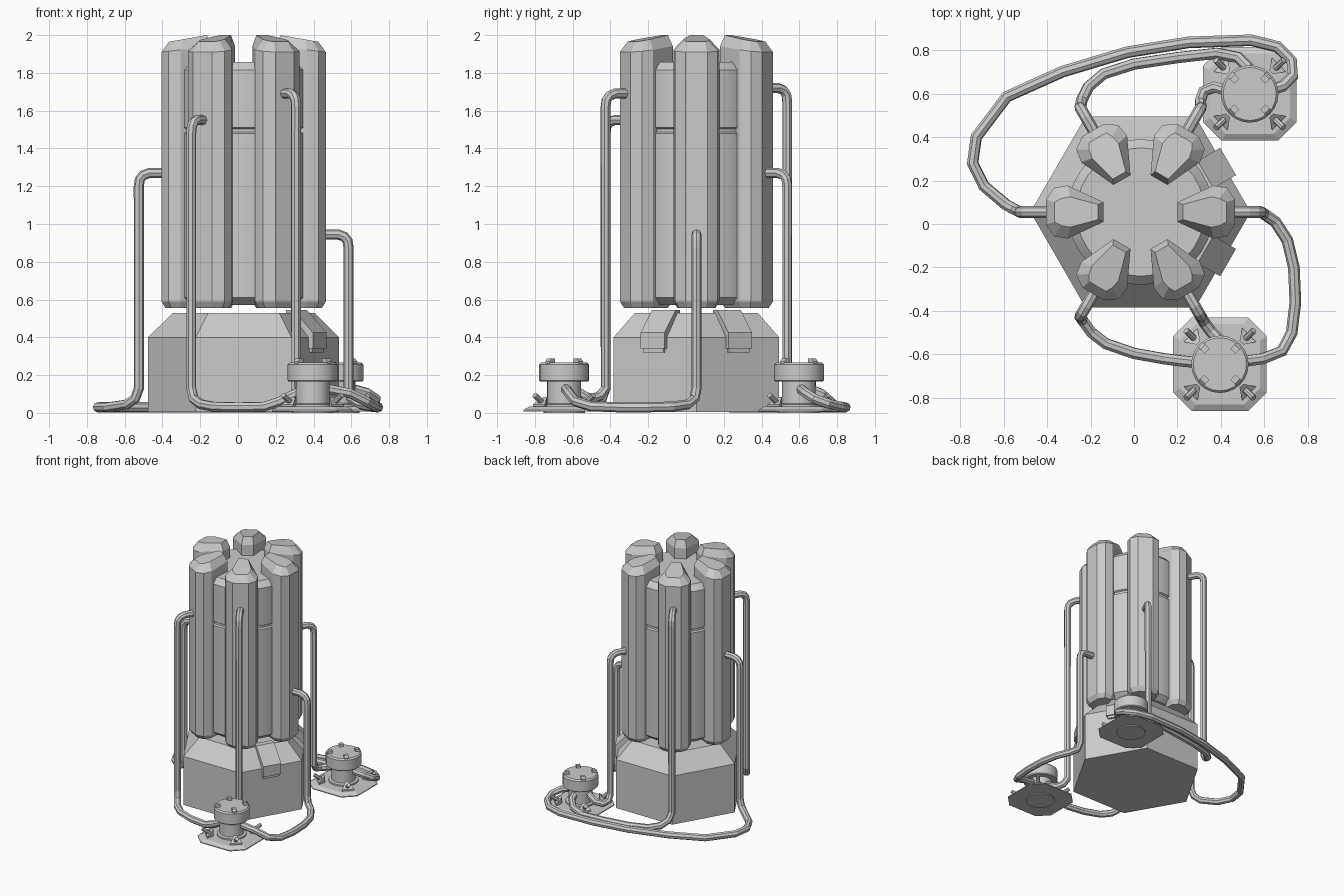
import bpy, bmesh, math
from mathutils import Vector, Matrix

CX, CY = 0.03, 0.055          # axis of the tower
HOSE_R = 0.027


def finish(name, bm, smooth=None):
    bmesh.ops.remove_doubles(bm, verts=bm.verts, dist=1e-5)
    bmesh.ops.recalc_face_normals(bm, faces=bm.faces)
    me = bpy.data.meshes.new(name)
    bm.to_mesh(me)
    bm.free()
    ob = bpy.data.objects.new(name, me)
    bpy.context.collection.objects.link(ob)
    if smooth:
        for p in me.polygons:
            p.use_smooth = True
        me.set_sharp_from_angle(angle=math.radians(smooth))
    return ob


def loft(name, rings, matrix=Matrix(), smooth=None):
    """Skin equal-length rings of points and cap both ends."""
    bm = bmesh.new()
    rows = [[bm.verts.new(matrix @ Vector(p)) for p in r] for r in rings]
    n = len(rows[0])
    for a, b in zip(rows, rows[1:]):
        for i in range(n):
            j = (i + 1) % n
            bm.faces.new((a[i], a[j], b[j], b[i]))
    bm.faces.new(rows[0])
    bm.faces.new(rows[-1])
    return finish(name, bm, smooth)


def circle(r, z, n):
    return [(r * math.cos(2 * math.pi * i / n), r * math.sin(2 * math.pi * i / n), z)
            for i in range(n)]


def turned(name, profile, n, matrix, smooth=30):
    return loft(name, [circle(r, z, n) for r, z in profile], matrix, smooth)


def place(x, y, deg=0.0):
    return Matrix.Translation((x, y, 0)) @ Matrix.Rotation(math.radians(deg), 4, 'Z')


def prism(name, profile, width, matrix):
    """Side profile (radius, z) extruded across its width."""
    return loft(name, [[(r, s * width / 2, z) for r, z in profile] for s in (-1, 1)], matrix)


# hexagonal base
turned("base", [(0.506, 0.005), (0.506, 0.4), (0.375, 0.53)], 6, place(CX, CY), None)

# central core with a groove
turned("core", [(0.29, 0.572), (0.335, 0.61), (0.335, 1.48), (0.323, 1.488), (0.323, 1.503),
                (0.335, 1.51), (0.335, 1.815), (0.295, 1.857)], 32, place(CX, CY))

# six pods around the core
HALF = [(0.435, 0.058), (0.397, 0.112), (0.335, 0.122), (0.17, 0.045)]
OUTLINE = HALF + [(r, -w) for r, w in reversed(HALF)]


def pod_ring(k, zf):
    c = 0.32
    return [(c + (r - c) * k, w * k, zf(r)) for r, w in OUTLINE]


TOP_HALF = [(0.395, 0.045), (0.365, 0.062), (0.325, 0.07), (0.195, 0.035)]
TOP = TOP_HALF + [(r, -w) for r, w in reversed(TOP_HALF)]
for i in range(6):
    loft("pod_%d" % (i + 1),
         [pod_ring(0.82, lambda r: 0.555),
          pod_ring(1.0, lambda r: 0.59),
          pod_ring(1.0, lambda r: 1.91 + (0.435 - r) * 0.12),
          [(r, w, 1.965 + (0.395 - r) * 0.175) for r, w in TOP]],
         place(CX, CY, 60 * i))

# clips folded over the right side of the base
for i, a in enumerate((-30, 30)):
    m = place(CX, CY, a)
    prism("clip_%d" % i, [(0.30, 0.50), (0.30, 0.545), (0.345, 0.545), (0.465, 0.425),
                          (0.465, 0.34), (0.43, 0.34), (0.43, 0.40)], 0.145, m)
    prism("clip_lip_%d" % i, [(0.42, 0.32), (0.42, 0.41), (0.455, 0.41), (0.455, 0.32)], 0.125, m)


# ground connectors
def octagon(h, c, z):
    return [(h, -h + c, z), (h, h - c, z), (h - c, h, z), (-h + c, h, z),
            (-h, h - c, z), (-h, -h + c, z), (-h + c, -h, z), (h - c, -h, z)]


def connector(tag, x, y):
    m = place(x, y)
    loft("foot_plate_" + tag, [octagon(0.215, 0.085, 0.008), octagon(0.215, 0.085, 0.015),
                               octagon(0.185, 0.075, 0.033)], m)
    turned("stem_" + tag, [(0.085, 0.0), (0.11, 0.0), (0.11, 0.045), (0.09, 0.05),
                           (0.09, 0.17)], 24, m)
    turned("cap_" + tag, [(0.125, 0.165), (0.132, 0.172), (0.132, 0.255), (0.122, 0.266)], 24, m)
    for k in range(4):
        d = place(x, y, 45 + 90 * k)
        # stud on the cap, bracket and tilted bolt on the plate
        prism("cap_stud_%s%d" % (tag, k), [(0.085, 0.25), (0.125, 0.25), (0.125, 0.272),
                                           (0.112, 0.287), (0.085, 0.287)], 0.032, d)
        loft("bracket_%s%d" % (tag, k),
             [[(0.19, 0.045, z), (0.14, 0.012, z2), (0.14, -0.012, z2), (0.19, -0.045, z)]
              for z, z2 in ((0.025, 0.025), (0.045, 0.085))], d)
        tilt = d @ Matrix.Translation((0.15, 0, 0.045)) @ Matrix.Rotation(math.radians(55), 4, 'Y')
        turned("bolt_%s%d" % (tag, k), [(0.015, 0), (0.015, 0.085)], 8, tilt)


connector("front", 0.395, -0.645)
connector("back", 0.532, 0.598)


# hoses: elbow out of a pod, drop down, then run along the ground
def hose(name, deg, z, ground):
    a = math.radians(deg)
    drop = [(0.41, z), (0.50, z), (0.532, z - 0.012), (0.55, z - 0.035), (0.555, z - 0.07), (0.555, 0.13)]
    pts = [(CX + r * math.cos(a), CY + r * math.sin(a), h) for r, h in drop] + ground
    cu = bpy.data.curves.new(name, 'CURVE')
    cu.dimensions = '3D'
    cu.bevel_depth = HOSE_R
    cu.bevel_resolution = 2
    cu.use_fill_caps = True
    sp = cu.splines.new('POLY')
    sp.points.add(len(pts) - 1)
    for p, co in zip(sp.points, pts):
        p.co = (*co, 1)
    sp.use_smooth = False
    ob = bpy.data.objects.new(name, cu)
    bpy.context.collection.objects.link(ob)


hose("hose_right", 0, 0.945,
     [(0.60, 0.045, 0.075), (0.65, 0.01, 0.045), (0.705, -0.075, 0.033), (0.735, -0.2, 0.03),
      (0.742, -0.36, 0.03), (0.725, -0.5, 0.035), (0.68, -0.585, 0.06), (0.59, -0.62, 0.105),
      (0.48, -0.635, 0.125)])
hose("hose_front_left", -120, 1.55,
     [(-0.235, -0.445, 0.075), (-0.195, -0.5, 0.045), (-0.13, -0.55, 0.033), (0.0, -0.595, 0.03),
      (0.14, -0.62, 0.033), (0.22, -0.63, 0.06), (0.32, -0.64, 0.11)])
hose("hose_front_right", -60, 1.69,
     [(0.325, -0.455, 0.09), (0.355, -0.495, 0.075), (0.39, -0.53, 0.085), (0.395, -0.58, 0.115)])
hose("hose_left", 180, 1.27,
     [(-0.545, 0.065, 0.075), (-0.59, 0.09, 0.045), (-0.69, 0.175, 0.03), (-0.742, 0.28, 0.03),
      (-0.725, 0.4, 0.03), (-0.585, 0.585, 0.03), (-0.33, 0.7, 0.03), (-0.03, 0.79, 0.03),
      (0.25, 0.835, 0.03), (0.54, 0.845, 0.03), (0.66, 0.815, 0.035), (0.725, 0.75, 0.05),
      (0.73, 0.68, 0.075), (0.685, 0.635, 0.105), (0.61, 0.61, 0.125)])
hose("hose_back_left", 120, 1.72,
     [(-0.24, 0.57, 0.075), (-0.21, 0.63, 0.045), (-0.14, 0.69, 0.033), (0.0, 0.735, 0.03),
      (0.2, 0.765, 0.03), (0.38, 0.785, 0.035), (0.48, 0.765, 0.06), (0.525, 0.72, 0.1),
      (0.532, 0.66, 0.125)])
hose("hose_back_right", 60, 1.27,
     [(0.305, 0.565, 0.085), (0.32, 0.61, 0.075), (0.37, 0.63, 0.085), (0.47, 0.6, 0.12)])
